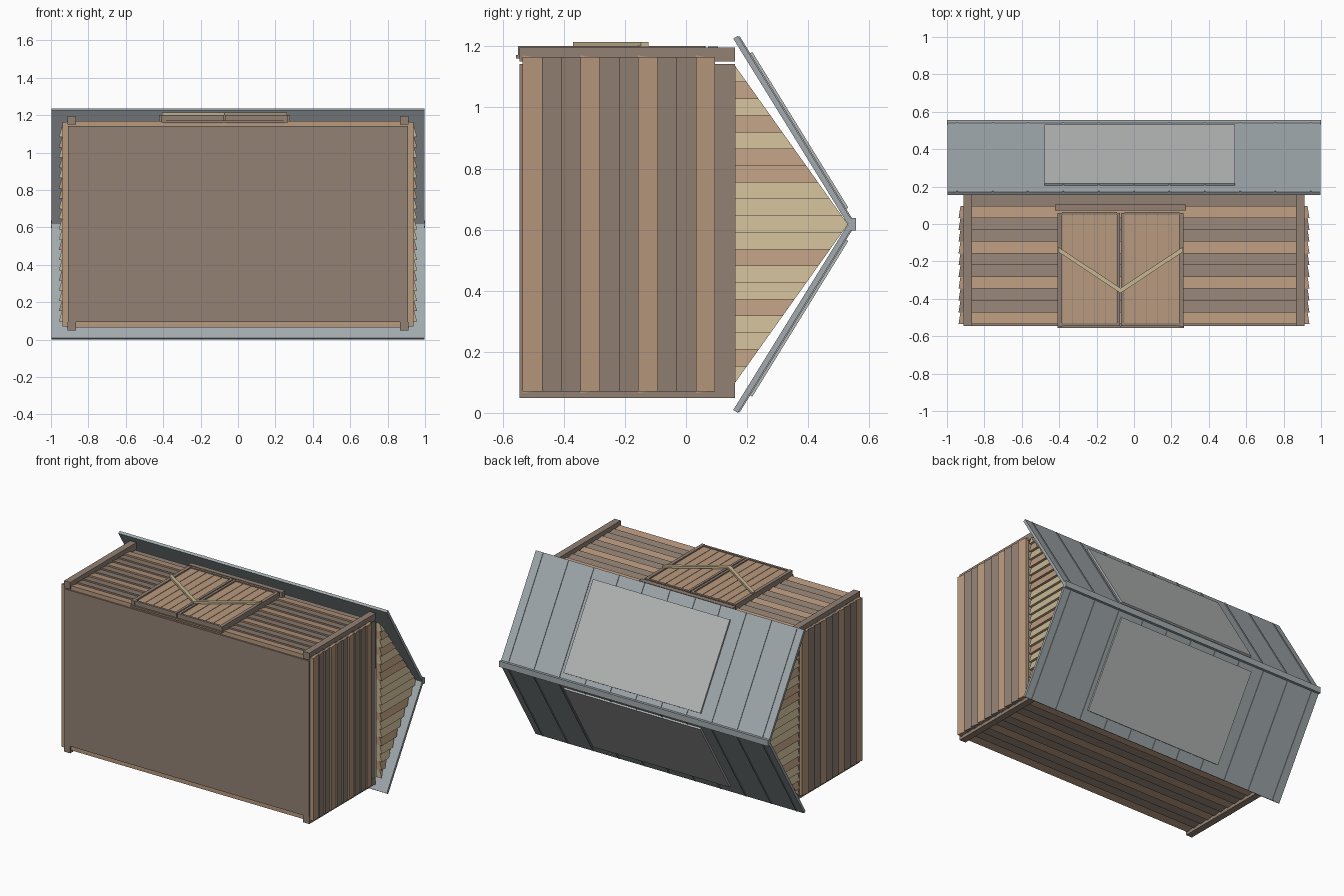
import bpy, math, random
from mathutils import Vector

if "Cube" in bpy.data.objects:
    bpy.data.objects.remove(bpy.data.objects["Cube"])

random.seed(4)
C = 0.6175  # mid depth (the shed lies on its back: +y is its up, +z its door side)


def mat(name, rgb):
    m = bpy.data.materials.new(name)
    m.diffuse_color = (*rgb, 1)
    m.use_nodes = True
    m.node_tree.nodes["Principled BSDF"].inputs["Base Color"].default_value = m.diffuse_color
    return m


BROWN = mat("brown_wood", (0.29, 0.22, 0.175))
TAN = mat("tan_wood", (0.48, 0.32, 0.21))
PALE = mat("pale_wood", (0.57, 0.47, 0.29))
ROOF = mat("roof_metal", (0.36, 0.40, 0.42))
PANEL = mat("roof_panel", (0.46, 0.48, 0.47))


def prism(name, base, shift, m):
    """Extrude a flat polygon along a vector."""
    n = len(base)
    a = [Vector(p) for p in base]
    verts = a + [p + Vector(shift) for p in a]
    normal = sum(((a[i] - a[0]).cross(a[i + 1] - a[0]) for i in range(1, n - 1)), Vector())
    faces = [list(range(n))[::-1], list(range(n, 2 * n))]
    faces += [[i, (i + 1) % n, n + (i + 1) % n, n + i] for i in range(n)]
    if normal.dot(Vector(shift)) < 0:
        faces = [f[::-1] for f in faces]
    me = bpy.data.meshes.new(name)
    me.from_pydata(verts, [], faces)
    me.materials.append(m)
    ob = bpy.data.objects.new(name, me)
    bpy.context.collection.objects.link(ob)
    return ob


def box(name, x, y, z, m):
    base = [(x[0], y[0], z[0]), (x[1], y[0], z[0]), (x[1], y[1], z[0]), (x[0], y[1], z[0])]
    return prism(name, base, (0, 0, z[1] - z[0]), m)


# body with floor and wall plates
box("floor_and_frame", (-0.91, 0.91), (-0.545, 0.16), (0.095, 1.143), BROWN)

# lapped wall planks, every third one tan
P = 0.063
for i in range(10):
    y0, y1 = -0.535 + i * P, -0.535 + (i + 1) * P
    m = TAN if i % 3 == 0 else BROWN
    for s in (-1, 1):
        prism("side_plank", [(s * 0.9, y0, 0.07), (s * 0.938, y0, 0.07),
                             (s * 0.928, y1, 0.07), (s * 0.9, y1, 0.07)], (0, 0, 1.095), m)
        h = C + s * 0.5
        prism("long_wall_plank", [(-0.915, y0, h), (-0.915, y0, C + s * 0.553),
                                  (-0.915, y1, C + s * 0.543), (-0.915, y1, h)], (1.83, 0, 0), m)

# corner posts
for s in (-1, 1):
    for z in ((0.048, 0.095), (1.15, 1.197)):
        box("corner_post", sorted((s * 0.867, s * 0.912)), (-0.545, 0.16), z, BROWN)

# gable slats, trimmed to the slope
N, HALF, APEX, BASE = 19, 0.52, 0.53, 0.16
W = 2 * HALF / N


def slope(z):
    return BASE + (APEX - BASE) * (1 - min(1, abs(z - C) / HALF))


for s in (-1, 1):
    for i in range(N):
        z0 = C - HALF + i * W
        z1 = z0 + W
        x0, xa, xb = s * 0.915, s * 0.958, s * 0.942
        zs = [z0, C, z1] if z0 < C < z1 else [z0, z1]
        m = TAN if i in (1, 4, 7, 12, 13, 15, 17) else PALE
        ob = prism("gable_slat", [(x0, BASE, z0), (x0, BASE, z1)] +
                   [(x0, slope(z), z) for z in reversed(zs) if slope(z) > BASE + 1e-5],
                   (xa - x0, 0, 0), m)
        # lap: lean each slat's outer face
        for v in ob.data.vertices:
            if abs(v.co.x) > 0.93:
                v.co.x = xa + (xb - xa) * (v.co.z - z0) / W

# roof: sheet, ribs and large panel on both slopes
A = Vector((0, 0.17, C + 0.6175))
B = Vector((0, 0.545, C + 0.01))
D = (B - A).normalized()
NRM = Vector((0, -D.z, D.y))
L = (B - A).length


def slab(name, x0, x1, t0, t1, h0, h1, m):
    """Slab lying on the slope, built on both sides of the ridge."""
    for s in (1, -1):
        pts = [A + D * t + NRM * h for t, h in ((t0, h0), (t1, h0), (t1, h1), (t0, h1))]
        prism(name, [(x0, p.y, C + s * (p.z - C)) for p in pts], (x1 - x0, 0, 0), m)


slab("roof_sheet", -0.998, 0.998, 0, L, -0.018, 0, ROOF)
for i in range(-5, 6):
    slab("roof_rib", i * 0.189 - 0.004, i * 0.189 + 0.004, 0.004, L - 0.01, -0.004, 0.004, ROOF)
slab("roof_panel", -0.478, 0.54, 0.07, L - 0.045, -0.002, 0.012, PANEL)
box("ridge_cap", (-1, 1), (0.532, 0.556), (C - 0.02, C + 0.02), ROOF)

# double door
CX = -0.072
for s in (-1, 1):
    def X(a, b):
        return sorted((CX + s * a, CX + s * b))
    for i in range(5):
        a = 0.022 + i * 0.0585
        box("door_plank", X(a, a + 0.0555), (-0.53, 0.05), (1.16, 1.195), TAN)
    box("door_backing", X(0.01, 0.32), (-0.54, 0.055), (1.155, 1.188), BROWN)
    box("door_stile", X(0.003, 0.02), (-0.545, 0.06), (1.16, 1.202), BROWN)
    box("door_stile", X(0.314, 0.337), (-0.55, 0.06), (1.16, 1.202), BROWN)
    box("door_rail", X(0.02, 0.314), (-0.545, -0.53), (1.16, 1.202), BROWN)
    box("door_rail", X(0.02, 0.314), (0.048, 0.064), (1.16, 1.202), BROWN)
    # slanted brace
    xs = (CX, CX + s * 0.335)
    prism("door_brace", [(xs[0], -0.37, 1.2), (xs[1], -0.148, 1.2),
                         (xs[1], -0.122, 1.2), (xs[0], -0.342, 1.2)], (0, 0, 0.014), PALE)

# door header and sill
box("door_header", (-0.422, 0.277), (0.072, 0.105), (1.155, 1.2), BROWN)
box("door_sill", (-0.41, 0.266), (-0.556, -0.545), (1.16, 1.172), BROWN)
